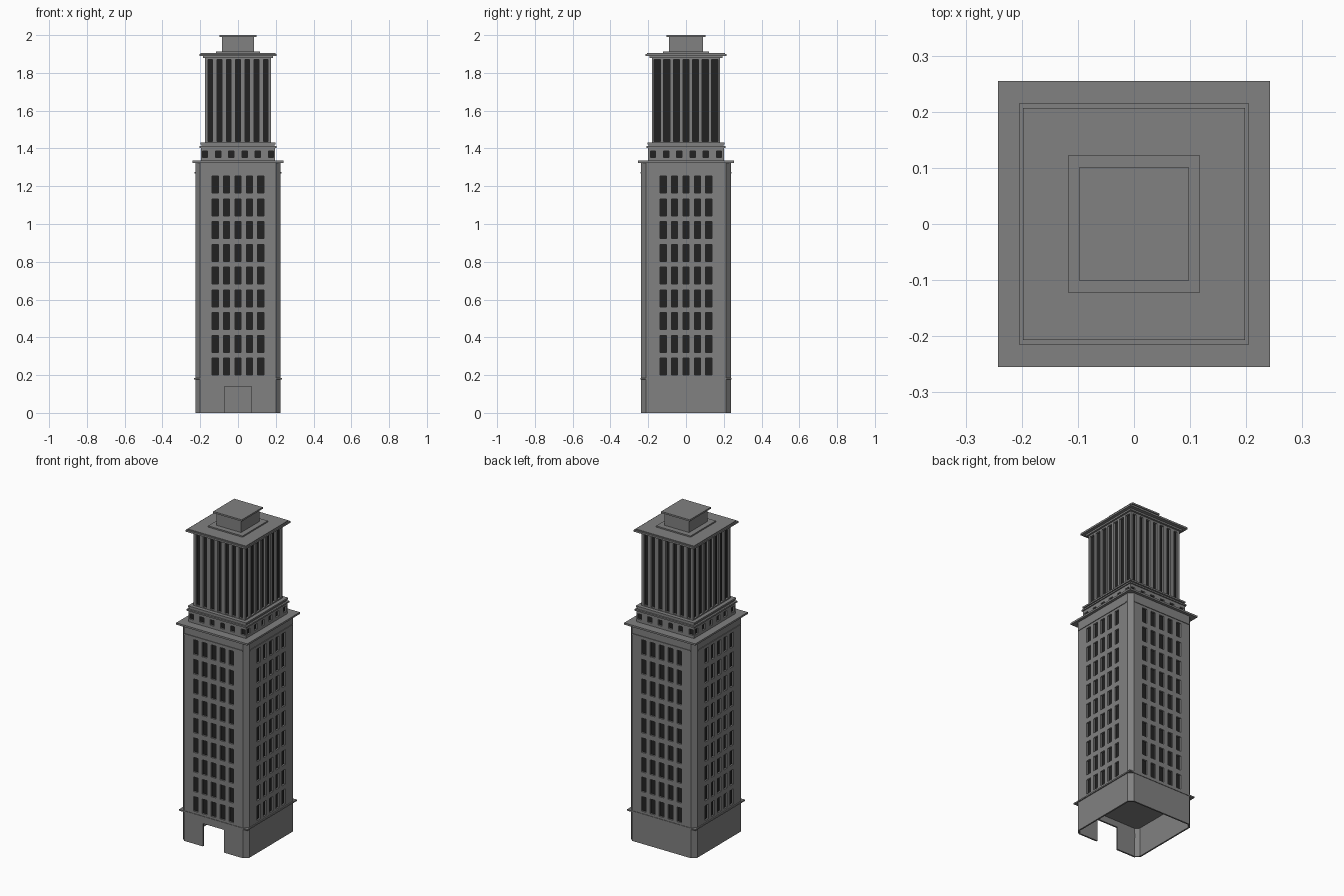
import bpy, bmesh
from math import sin, cos, pi
from mathutils import Vector

old = bpy.data.objects.get("Cube")
if old:
    bpy.data.objects.remove(old, do_unlink=True)


def material(name, value):
    m = bpy.data.materials.new(name)
    m.use_nodes = True
    colour = (value, value, value, 1)
    m.diffuse_color = colour
    m.node_tree.nodes["Principled BSDF"].inputs["Base Color"].default_value = colour
    return m


stone = material("grey stone", 0.22)
glass = material("dark glass", 0.016)


def finish(name, bm):
    mesh = bpy.data.meshes.new(name)
    bm.to_mesh(mesh)
    bm.free()
    mesh.materials.append(stone)
    mesh.materials.append(glass)
    obj = bpy.data.objects.new(name, mesh)
    bpy.context.collection.objects.link(obj)
    return obj


def slab(name, hx, hy, z0, z1):
    bm = bmesh.new()
    bmesh.ops.create_cube(bm, size=1)
    for v in bm.verts:
        v.co = Vector((v.co.x * 2 * hx, v.co.y * 2 * hy, z0 + (v.co.z + 0.5) * (z1 - z0)))
    return finish(name, bm)


def spans(centres, size):
    return [(c - size / 2, c + size / 2) for c in centres]


def row(count, step, middle=0):
    return [middle + (i - (count - 1) / 2) * step for i in range(count)]


def storey(name, hx, hy, corner, z0, z1, columns, rows, depth=0.01, door=None):
    """Four walls with recessed openings; columns holds spans for front/back and for sides."""
    bm = bmesh.new()
    for k in range(4):
        half, out = (hx, hy) if k % 2 == 0 else (hy, hx)
        tangent = Vector((cos(k * pi / 2), sin(k * pi / 2), 0))
        normal = Vector((tangent.y, -tangent.x, 0))
        cols = columns[k % 2]
        levels = rows
        if door and k == 0:
            cols, levels = [door[0]], [door[1]]
        us = sorted({-half + corner, half - corner, *(u for s in cols for u in s)})
        zs = sorted({z0, z1, *(z for s in levels for z in s)})
        grid = [[bm.verts.new(tangent * u + normal * out + Vector((0, 0, z))) for u in us] for z in zs]
        openings = []
        for j in range(len(zs) - 1):
            for i in range(len(us) - 1):
                hole = (us[i], us[i + 1]) in cols and (zs[j], zs[j + 1]) in levels
                if hole and door:
                    continue
                f = bm.faces.new((grid[j][i], grid[j][i + 1], grid[j + 1][i + 1], grid[j + 1][i]))
                if hole:
                    openings.append(f)
        # Chamfer strip joining this wall to the next one
        if corner:
            a = tangent * (half - corner) + normal * out
            b = tangent * half + normal * (out - corner)
            bm.faces.new([bm.verts.new(p + Vector((0, 0, z))) for p, z in ((a, z0), (b, z0), (b, z1), (a, z1))])
        # Push the openings back and glaze them
        if openings:
            for f in bmesh.ops.extrude_discrete_faces(bm, faces=openings)["faces"]:
                f.material_index = 1
                for v in f.verts:
                    v.co -= normal * depth
    bmesh.ops.remove_doubles(bm, verts=bm.verts[:], dist=0.0001)
    return finish(name, bm)


# Hollow entrance storey with an open doorway
base = storey("base_walls", 0.226, 0.238, 0.026, 0, 0.18, ([], []), [],
              door=((-0.072, 0.072), (0, 0.14)))
wall = base.modifiers.new("wall thickness", "SOLIDIFY")
wall.thickness = 0.01
wall.offset = -1
slab("base_string_course", 0.232, 0.241, 0.178, 0.186)

# Main shaft with nine floors of windows
windows = spans(row(5, 0.0605), 0.033)
floors = spans(row(9, 0.1205, 0.727), 0.09)
storey("main_shaft", 0.226, 0.238, 0.026, 0.18, 1.325, (windows, windows), floors)
slab("shaft_frieze_front_back", 0.2, 0.242, 1.268, 1.276)
slab("shaft_frieze_sides", 0.23, 0.206, 1.268, 1.276)
slab("main_cornice", 0.242, 0.255, 1.324, 1.335)

# Attic band with small square windows
small = spans(row(6, 0.07), 0.028)
storey("attic_walls", 0.196, 0.202, 0, 1.33, 1.405, (small, small), spans([1.369], 0.034))
slab("attic_ledge", 0.203, 0.209, 1.403, 1.412)
slab("attic_roof", 0.192, 0.198, 1.41, 1.424)
slab("tower_plinth", 0.198, 0.204, 1.422, 1.432)

# Upper tower with tall grooves between piers
storey("tower_walls", 0.175, 0.181, 0, 1.43, 1.89,
       (spans(row(7, 0.049), 0.024), spans(row(7, 0.0505), 0.034)), [(1.438, 1.87)], 0.012)
slab("tower_bed_mould", 0.186, 0.193, 1.88, 1.892)
slab("tower_cornice", 0.205, 0.215, 1.89, 1.901)
slab("tower_roof", 0.198, 0.207, 1.899, 1.906)

# Rooftop house
slab("rooftop_pad", 0.117, 0.123, 1.9, 1.914)
slab("rooftop_house", 0.084, 0.09, 1.91, 1.992)
slab("rooftop_cap", 0.097, 0.102, 1.99, 2.0)
